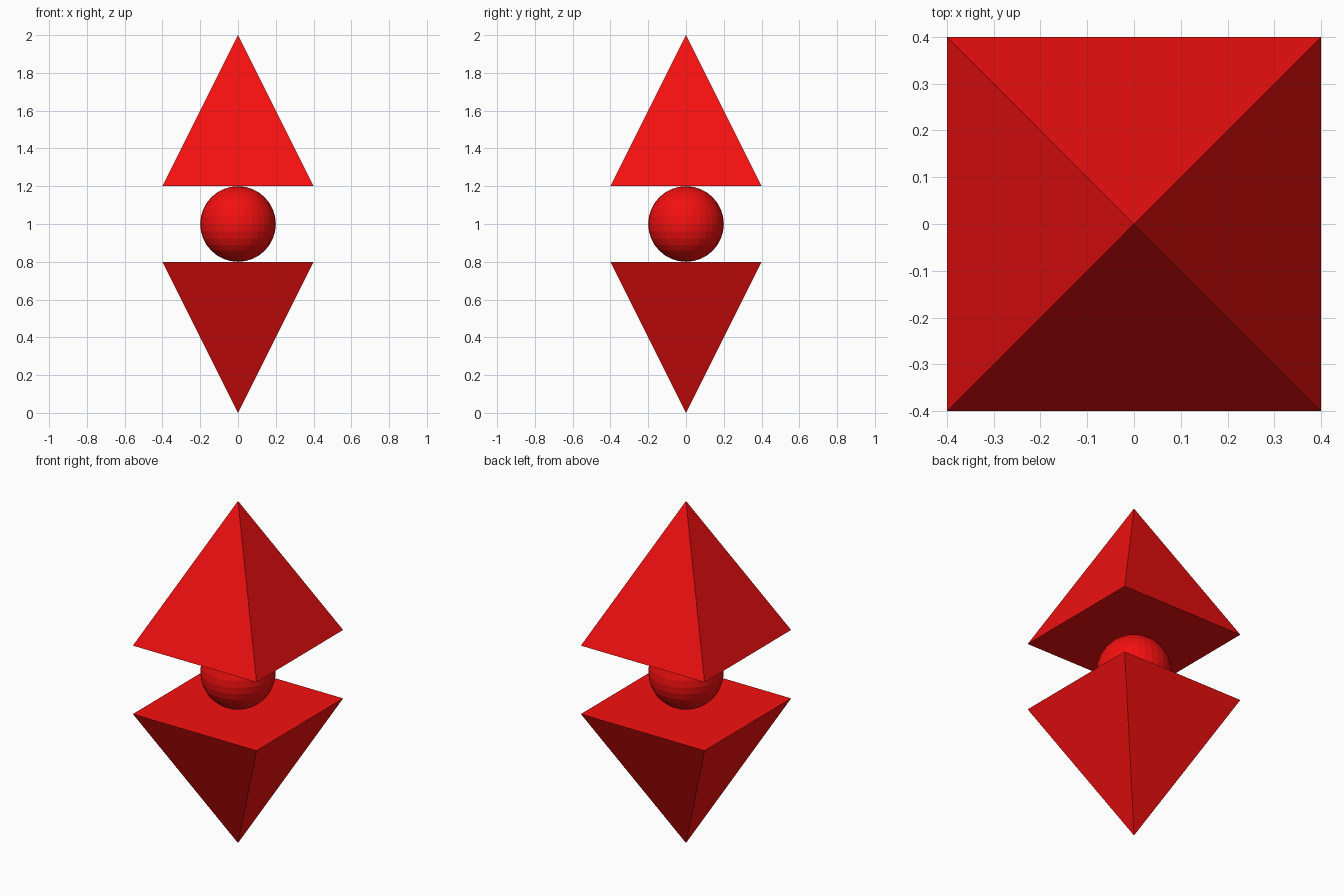
import bpy
from math import pi, sqrt

if "Cube" in bpy.data.objects:
    bpy.data.objects.remove(bpy.data.objects["Cube"])

HALF = 0.4      # half width of the square pyramid base
HEIGHT = 0.8    # pyramid height
RADIUS = 0.2    # ball radius

red = bpy.data.materials.new("red")
red.diffuse_color = (0.9, 0.005, 0.005, 1)
red.use_nodes = True
red.node_tree.nodes["Principled BSDF"].inputs["Base Color"].default_value = red.diffuse_color


def finish(name):
    obj = bpy.context.object
    obj.name = name
    obj.data.materials.append(red)
    bpy.ops.object.transform_apply(location=False, rotation=True, scale=True)
    bpy.ops.object.shade_flat()
    return obj


def pyramid(name, z, tilt):
    # Four-sided cone turned so its base edges follow x and y
    bpy.ops.mesh.primitive_cone_add(vertices=4, radius1=HALF * sqrt(2), radius2=0,
                                    depth=HEIGHT, location=(0, 0, z),
                                    rotation=(tilt, 0, pi / 4))
    return finish(name)


# Lower pyramid points down, upper pyramid points up
pyramid("lower_pyramid", HEIGHT / 2, pi)
pyramid("upper_pyramid", HEIGHT * 1.5 + 2 * RADIUS, 0)

# Faceted ball held between the two bases
bpy.ops.mesh.primitive_uv_sphere_add(segments=32, ring_count=16, radius=RADIUS,
                                     location=(0, 0, HEIGHT + RADIUS))
finish("centre_ball")
